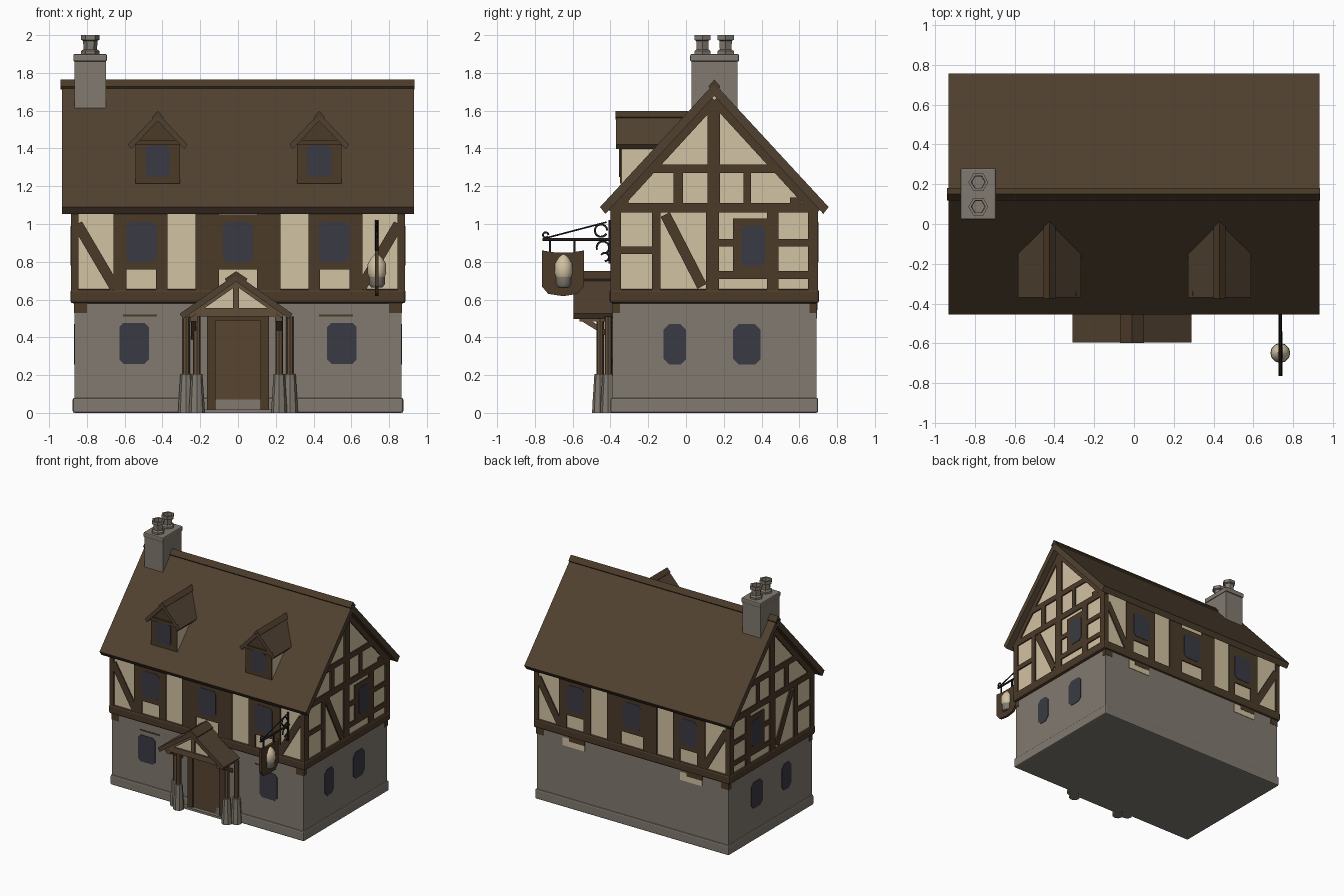
import bpy, bmesh, math
from mathutils import Vector

if "Cube" in bpy.data.objects:
    bpy.data.objects.remove(bpy.data.objects["Cube"])


def mat(name, r, g, b):
    m = bpy.data.materials.new(name)
    m.diffuse_color = (r, g, b, 1)
    m.use_nodes = True
    m.node_tree.nodes["Principled BSDF"].inputs["Base Color"].default_value = m.diffuse_color
    return m


STONE = mat("grey stone", 0.22, 0.195, 0.16)
CREAM = mat("cream plaster", 0.64, 0.54, 0.36)
TIMBER = mat("dark timber", 0.07, 0.043, 0.022)
ROOF = mat("brown roof", 0.08, 0.053, 0.03)
GLASS = mat("dark glass", 0.042, 0.042, 0.056)
IRON = mat("black iron", 0.014, 0.012, 0.013)
DOOR = mat("door brown", 0.095, 0.06, 0.03)
POST = mat("porch wood", 0.12, 0.075, 0.042)


def finish(name, bm, m, bevel=0):
    bmesh.ops.recalc_face_normals(bm, faces=bm.faces)
    me = bpy.data.meshes.new(name)
    bm.to_mesh(me)
    bm.free()
    me.materials.append(m)
    ob = bpy.data.objects.new(name, me)
    bpy.context.collection.objects.link(ob)
    if bevel:
        b = ob.modifiers.new("bevel", 'BEVEL')
        b.width, b.segments = bevel, 2
    return ob


def prism(name, pts, axis, d0, d1, m, bevel=0):
    """Extrude a 2D outline (u, z) along x or y from d0 to d1."""
    bm = bmesh.new()
    at = (lambda u, v, d: (d, u, v)) if axis == 'x' else (lambda u, v, d: (u, d, v))
    a = [bm.verts.new(at(u, v, d0)) for u, v in pts]
    b = [bm.verts.new(at(u, v, d1)) for u, v in pts]
    n = len(pts)
    bm.faces.new(a)
    bm.faces.new(b)
    for i in range(n):
        bm.faces.new((a[i], a[(i + 1) % n], b[(i + 1) % n], b[i]))
    return finish(name, bm, m, bevel)


def rect(u0, u1, v0, v1):
    return [(u0, v0), (u1, v0), (u1, v1), (u0, v1)]


def box(name, x0, x1, y0, y1, z0, z1, m, bevel=0):
    return prism(name, rect(x0, x1, z0, z1), 'y', y0, y1, m, bevel)


def strip(p, q, w):
    """Outline of a straight timber from p to q."""
    d = Vector((q[0] - p[0], q[1] - p[1])).normalized() * w / 2
    return [(p[0] - d.y, p[1] + d.x), (p[0] + d.y, p[1] - d.x),
            (q[0] + d.y, q[1] - d.x), (q[0] - d.y, q[1] + d.x)]


def octagon(u0, u1, v0, v1, c=0.022):
    return [(u0 + c, v0), (u1 - c, v0), (u1, v0 + c), (u1, v1 - c),
            (u1 - c, v1), (u0 + c, v1), (u0, v1 - c), (u0, v0 + c)]


def chevron(c, half, eave, apex, t):
    """Outline of a pitched roof with vertical thickness t."""
    k = (apex - eave) / half
    i = half - t * 0.42
    return [(c - half, eave), (c, apex), (c + half, eave), (c + i, apex - t - k * i),
            (c, apex - t), (c - i, apex - t - k * i)]


def lathe(name, prof, x, y, m, n=6):
    bm = bmesh.new()
    rings = [[bm.verts.new((x + r * math.cos(2 * math.pi * i / n), y + r * math.sin(2 * math.pi * i / n), z))
              for i in range(n)] for r, z in prof]
    for a, b in zip(rings, rings[1:]):
        for i in range(n):
            bm.faces.new((a[i], a[(i + 1) % n], b[(i + 1) % n], b[i]))
    bm.faces.new(rings[0])
    bm.faces.new(rings[-1])
    return finish(name, bm, m)


def rod(name, pts, r, m):
    cu = bpy.data.curves.new(name, 'CURVE')
    cu.dimensions = '3D'
    cu.bevel_depth, cu.bevel_resolution, cu.use_fill_caps = r, 1, True
    s = cu.splines.new('POLY')
    s.points.add(len(pts) - 1)
    for p, c in zip(s.points, pts):
        p.co = (*c, 1)
    cu.materials.append(m)
    ob = bpy.data.objects.new(name, cu)
    bpy.context.collection.objects.link(ob)
    bpy.ops.object.select_all(action='DESELECT')
    ob.select_set(True)
    bpy.context.view_layer.objects.active = ob
    bpy.ops.object.convert(target='MESH')
    return ob


RY = 0.15  # y of the ridge

# Stone ground floor, plinth and timber sill band
box("ground_floor", -0.865, 0.865, -0.39, 0.69, 0, 0.6, STONE)
box("plinth", -0.875, 0.875, -0.4, 0.7, 0, 0.08, STONE, 0.01)
box("sill_band", -0.888, 0.888, -0.405, 0.705, 0.58, 0.655, TIMBER, 0.015)

# Plaster upper floor with gables
prism("upper_floor", [(-0.39, 0.64), (0.69, 0.64), (0.69, 1.085), (RY, 1.678), (-0.39, 1.085)],
      'x', -0.874, 0.874, CREAM)

# Long wall framing, front and back
for side, d0, d1 in (("front", -0.38, -0.399), ("back", 0.68, 0.699)):
    out = -1 if d1 < 0 else 1
    for s in (-1, 1):
        for a, b in ((0.845, 0.882), (0.59, 0.66), (0.373, 0.435), (0.1, 0.225)):
            prism(side + "_post", rect(s * a, s * b, 0.64, 1.09), 'y', d0, d1, TIMBER)
        prism(side + "_brace", strip((s * 0.85, 1.0), (s * 0.65, 0.66), 0.055), 'y', d0, d1, TIMBER)
    for c in (-0.51, 0, 0.51):
        h = 0.1
        for a, b in ((0.76, 0.8), (1.02, 1.05 if c == 0 else 1.08)):
            prism(side + "_rail", rect(c - h, c + h, a, b), 'y', d0, d1, TIMBER)
        prism(side + "_window_frame", rect(c - 0.105, c + 0.105, 0.77, 1.03), 'y', d0, d1, TIMBER)
        prism(side + "_window", octagon(c - 0.08, c + 0.08, 0.8, 1.01), 'y', d1 - out * 0.004, d1 + out * 0.003, GLASS)

# Gable framing, both ends
for s in (-1, 1):
    def plank(name, pts, m=TIMBER, e=0.0):
        prism(name, pts, 'x', s * 0.86, s * (0.884 + e), m)
    for a, b in ((-0.397, -0.345), (-0.18, -0.135), (0.105, 0.175), (0.43, 0.49), (0.645, 0.697)):
        plank("gable_post", rect(a, b, 0.64, 1.09))
    plank("gable_brace", strip((-0.11, 1.05), (0.085, 0.67), 0.055))
    plank("eaves_rail", rect(-0.395, 0.695, 1.06, 1.11))
    plank("collar_rail", rect(-0.2, 0.5, 1.27, 1.315))
    plank("king_post", rect(0.115, 0.18, 1.1, 1.64))
    for a, b in ((-0.065, -0.015), (0.305, 0.345)):
        plank("gable_stud", rect(a, b, 1.1, 1.28))
    for a, b in ((-0.345, -0.305), (0.55, 0.61)):
        plank("gable_stud", rect(a, b, 1.1, 1.14))
    for y0, y1, z in ((0.17, 0.66, 0.73), (0.17, 0.25, 0.9), (0.48, 0.66, 0.9), (-0.35, -0.16, 0.86)):
        plank("gable_rail", rect(y0, y1, z - 0.02, z + 0.02))
    for d in (-1, 1):
        plank("gable_rafter", strip((RY + d * 0.545, 1.062), (RY, 1.656), 0.05))
    plank("gable_window_frame", rect(0.25, 0.465, 0.745, 1.03))
    plank("gable_window", octagon(0.29, 0.42, 0.78, 0.99), GLASS, 0.004)
    # Ground floor end windows
    for a, b in ((-0.118, 0.0), (0.25, 0.395)):
        prism("end_window", octagon(a, b, 0.255, 0.47, 0.03), 'x', s * 0.86, s * 0.869, GLASS)
    for a, b in ((-0.392, -0.35), (0.655, 0.692)):
        box("corner_bracket", s * 0.8, s * 0.869, a, b, 0.53, 0.59, TIMBER)
    # Ground floor front windows
    prism("front_lower_window", octagon(s * 0.55 - 0.078, s * 0.55 + 0.078, 0.26, 0.477, 0.022),
          'y', -0.38, -0.394, GLASS)
    box("lintel_line", s * 0.52 - 0.09, s * 0.52 + 0.09, -0.394, -0.38, 0.51, 0.52, TIMBER)
    # Patches of exposed wall under the back sill
    box("back_patch", s * 0.53 - 0.1, s * 0.53 + 0.1, 0.68, 0.694, 0.5, 0.57, CREAM)
    box("back_patch_edge", s * 0.53 - 0.1, s * 0.53 + 0.04, 0.68, 0.696, 0.545, 0.585, TIMBER)

# Main roof and ridge cap
prism("main_roof", chevron(RY, 0.605, 1.09, 1.745, 0.067), 'x', -0.933, 0.933, ROOF)
prism("ridge_cap", chevron(RY, 0.032, 1.728, 1.765, 0.03), 'x', -0.94, 0.935, TIMBER)

# Chimney with two six-sided pots
box("chimney", -0.865, -0.7, 0.03, 0.273, 1.5, 1.87, STONE)
box("chimney_cap", -0.872, -0.694, 0.022, 0.281, 1.86, 1.9, STONE, 0.008)
for y in (0.087, 0.21):
    lathe("chimney_pot", [(0.05, 1.895), (0.05, 1.915), (0.036, 1.925), (0.038, 1.97),
                          (0.05, 1.975), (0.05, 2.0), (0.035, 2.0), (0.033, 1.95)], -0.782, y, STONE)

# Dormers
for c in (-0.425, 0.43):
    front = [(c - 0.118, 1.215), (c + 0.118, 1.215), (c + 0.118, 1.425), (c, 1.56), (c - 0.118, 1.425)]
    prism("dormer_body", front, 'y', -0.34, 0.0, CREAM)
    prism("dormer_front", front, 'y', -0.35, -0.335, TIMBER)
    prism("dormer_window", octagon(c - 0.065, c + 0.065, 1.25, 1.415, 0.018), 'y', -0.354, -0.345, GLASS)
    box("dormer_tie", c - 0.135, c + 0.135, -0.362, -0.34, 1.418, 1.445, TIMBER)
    prism("dormer_roof", chevron(c, 0.158, 1.42, 1.588, 0.042), 'y', -0.37, 0.01, ROOF)
    prism("dormer_ridge", chevron(c, 0.03, 1.566, 1.598, 0.025), 'y', -0.373, 0.01, TIMBER)

# Door, frame and step
box("door", -0.125, 0.125, -0.4, -0.38, 0.02, 0.5, DOOR)
for a, b in ((-0.165, -0.12), (0.12, 0.165)):
    box("door_jamb", a, b, -0.415, -0.38, 0.01, 0.52, TIMBER)
box("door_head", -0.165, 0.165, -0.415, -0.38, 0.49, 0.53, TIMBER)
box("door_step", -0.2, 0.2, -0.43, -0.38, 0, 0.018, STONE)

# Porch roof and gable
P = -0.01
prism("porch_roof", chevron(P, 0.298, 0.525, 0.735, 0.04), 'y', -0.595, -0.38, ROOF)
prism("porch_ridge", chevron(P, 0.06, 0.71, 0.75, 0.025), 'y', -0.598, -0.39, TIMBER)
prism("porch_gable", [(P - 0.2, 0.53), (P + 0.2, 0.53), (P, 0.7)], 'y', -0.56, -0.54, CREAM)
box("porch_tie", P - 0.21, P + 0.21, -0.572, -0.53, 0.51, 0.555, POST)
box("porch_king_post", P - 0.016, P + 0.016, -0.57, -0.55, 0.54, 0.7, POST)

for s in (-1, 1):
    prism("porch_rafter", strip((P + s * 0.25, 0.515), (P, 0.69), 0.03), 'y', -0.575, -0.545, POST)
    box("porch_side_beam", P + s * 0.245, P + s * 0.205, -0.565, -0.385, 0.485, 0.53, POST)
    prism("porch_brace", strip((-0.55, 0.5), (-0.385, 0.4), 0.028), 'x', P + s * 0.24, P + s * 0.212, POST)
    # Front and rear posts on tapered stone bases
    for x, y in ((0.218, -0.455), (0.275, -0.412)):
        lathe("porch_post", [(0.02, 0.19), (0.02, 0.51)], s * x, y, POST, 8)
        lathe("post_base", [(0.042, 0), (0.04, 0.05), (0.03, 0.205)], s * x, y, STONE, 8)

# Hanging sign on an iron bracket
SX = 0.735
rod("sign_arm", [(SX, -0.76, 0.918), (SX, -0.39, 0.918)], 0.008, IRON)
rod("sign_stay", [(SX, -0.745, 0.925), (SX, -0.42, 1.01)], 0.005, IRON)
rod("sign_wall_bar", [(SX, -0.403, 0.79), (SX, -0.403, 1.02)], 0.009, IRON)
for y, z, r, a0, a1 in ((-0.45, 0.965, 0.033, 0, 330), (-0.44, 0.875, 0.033, -60, 200),
                        (-0.743, 0.942, 0.014, 0, 330), (-0.43, 0.825, 0.022, -90, 150)):
    rod("sign_scroll", [(SX, y + r * math.cos(math.radians(a0 + (a1 - a0) * i / 14)),
                         z + r * math.sin(math.radians(a0 + (a1 - a0) * i / 14))) for i in range(15)], 0.006, IRON)
for y in (-0.72, -0.59):
    rod("sign_hook", [(SX, y, 0.91), (SX, y, 0.85)], 0.007, IRON)
prism("sign_board", [(-0.763, 0.86), (-0.7, 0.85), (-0.6, 0.85), (-0.54, 0.86), (-0.54, 0.67),
                     (-0.575, 0.63), (-0.65, 0.618), (-0.73, 0.63), (-0.763, 0.67)],
      'x', SX - 0.01, SX + 0.01, TIMBER)
mug = lathe("sign_mug", [(0.03, 0.665), (0.042, 0.68), (0.042, 0.72)], SX, -0.648, STONE, 12)
foam = lathe("sign_mug_top", [(0.042, 0.72), (0.05, 0.74), (0.048, 0.79), (0.03, 0.82), (0.012, 0.838)],
             SX, -0.648, CREAM, 12)
for ob in (mug, foam):
    bpy.ops.object.select_all(action='DESELECT')
    ob.select_set(True)
    bpy.context.view_layer.objects.active = ob
    bpy.ops.object.shade_smooth_by_angle(angle=math.radians(40))
